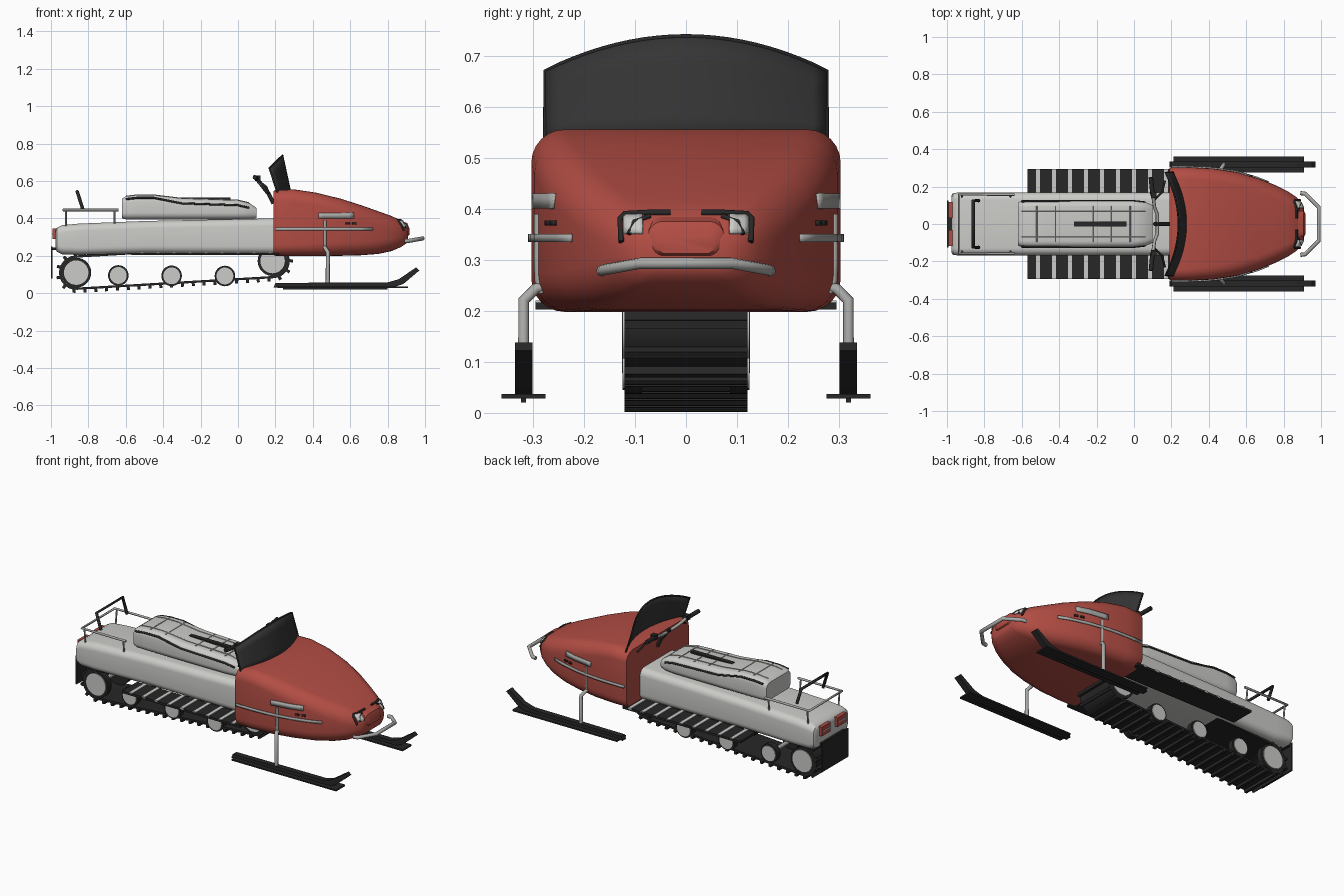
import bpy, bmesh, math
from mathutils import Vector
from mathutils.bvhtree import BVHTree

if "Cube" in bpy.data.objects:
    bpy.data.objects.remove(bpy.data.objects["Cube"])


def material(name, rgb):
    mat = bpy.data.materials.new(name)
    mat.use_nodes = True
    mat.diffuse_color = (*rgb, 1)
    mat.node_tree.nodes["Principled BSDF"].inputs["Base Color"].default_value = (*rgb, 1)
    return mat


red = material("hood red", (0.45, 0.075, 0.058))
pale = material("pale grey", (0.6, 0.6, 0.58))
silver = material("silver tube", (0.4, 0.4, 0.39))
black = material("black rubber", (0.02, 0.02, 0.02))
smoke = material("smoked screen", (0.035, 0.035, 0.035))


def finish(name, bm, mat, smooth=False):
    bmesh.ops.recalc_face_normals(bm, faces=bm.faces)
    mesh = bpy.data.meshes.new(name)
    bm.to_mesh(mesh)
    bm.free()
    mesh.materials.append(mat)
    obj = bpy.data.objects.new(name, mesh)
    bpy.context.collection.objects.link(obj)
    if smooth:
        bpy.ops.object.select_all(action='DESELECT')
        obj.select_set(True)
        bpy.context.view_layer.objects.active = obj
        bpy.ops.object.shade_smooth_by_angle(angle=math.radians(40))
    return obj


def loft(name, stations, mat):
    """Skin rounded rectangles given as (x, half width, bottom, top, radius)."""
    bm = bmesh.new()
    rings = []
    for x, w, low, high, r in stations:
        ring = []
        for corner, (sy, z) in enumerate([(1, high - r), (-1, high - r), (-1, low + r), (1, low + r)]):
            for k in range(7):
                a = (corner + k / 6) * math.pi / 2
                ring.append(bm.verts.new((x, sy * (w - r) + r * math.cos(a), z + r * math.sin(a))))
        rings.append(ring)
    for a, b in zip(rings, rings[1:]):
        for i in range(len(a)):
            j = (i + 1) % len(a)
            bm.faces.new((a[i], a[j], b[j], b[i]))
    bm.faces.new(rings[0])
    bm.faces.new(rings[-1])
    return finish(name, bm, mat, True)


def box(name, low, high, mat):
    bm = bmesh.new()
    bmesh.ops.create_cube(bm, size=1)
    for v in bm.verts:
        v.co = [(a + b) / 2 + c * (b - a) for a, b, c in zip(low, high, v.co)]
    return finish(name, bm, mat)


def extrude(name, outline, y0, y1, mat):
    """Extrude a side outline of (x, z) points across y."""
    bm = bmesh.new()
    face = bm.faces.new([bm.verts.new((x, y0, z)) for x, z in outline])
    new = bmesh.ops.extrude_face_region(bm, geom=[face])["geom"]
    bmesh.ops.translate(bm, vec=(0, y1 - y0, 0), verts=[v for v in new if isinstance(v, bmesh.types.BMVert)])
    return finish(name, bm, mat)


def tube(name, points, radius, mat):
    curve = bpy.data.curves.new(name, 'CURVE')
    curve.dimensions = '3D'
    curve.bevel_depth, curve.bevel_resolution, curve.use_fill_caps = radius, 2, True
    spline = curve.splines.new('POLY')
    spline.points.add(len(points) - 1)
    for p, co in zip(spline.points, points):
        p.co = (*co, 1)
    curve.materials.append(mat)
    obj = bpy.data.objects.new(name, curve)
    bpy.context.collection.objects.link(obj)
    return obj


def disc(name, x, y, z, radius, depth, mat):
    bm = bmesh.new()
    bmesh.ops.create_cone(bm, cap_ends=True, segments=28, radius1=radius, radius2=radius, depth=depth)
    for v in bm.verts:
        v.co = (x + v.co.x, y + v.co.z, z + v.co.y)
    return finish(name, bm, mat, True)


def sheet(name, point, cols, rows, thickness, mat):
    """Grid of points from a function of u and v in 0..1, thickened."""
    bm = bmesh.new()
    grid = [[bm.verts.new(point(i / cols, j / rows)) for j in range(rows + 1)] for i in range(cols + 1)]
    for a, b in zip(grid, grid[1:]):
        for j in range(rows):
            bm.faces.new((a[j], b[j], b[j + 1], a[j + 1]))
    obj = finish(name, bm, mat, True)
    solid = obj.modifiers.new("thickness", 'SOLIDIFY')
    solid.thickness, solid.offset = thickness, 0
    return obj


# Hood and main body
hood = loft("hood", [(.19, .298, .204, .546, .06), (.2, .302, .2, .551, .06), (.3, .303, .198, .555, .065),
                     (.42, .297, .198, .537, .07), (.55, .277, .2, .505, .075), (.66, .246, .203, .47, .075),
                     (.75, .21, .21, .438, .075), (.82, .176, .225, .413, .07), (.87, .143, .246, .39, .06),
                     (.9, .11, .266, .365, .045), (.91, .08, .285, .343, .025)], red)
loft("main_body", [(-.975, .155, .235, .335, .03), (-.968, .165, .222, .35, .035), (-.94, .168, .208, .364, .04),
                   (-.85, .168, .205, .372, .04), (-.5, .168, .213, .386, .04), (.2, .168, .21, .4, .04)], pale)
tree = BVHTree.FromObject(hood, bpy.context.evaluated_depsgraph_get())


def on_side(x, z, s, gap=.003):
    hit = tree.ray_cast(Vector((x, s, z)), Vector((0, -s, 0)))[0]
    return hit + Vector((0, s * gap, 0))


def on_nose(y, z, gap=.004):
    hit = tree.ray_cast(Vector((2, y, z)), Vector((-1, 0, 0)))[0]
    return hit + Vector((gap, 0, 0))


def side_plate(name, x0, x1, z0, z1, s, mat):
    sheet(name, lambda u, v: on_side(x0 + u * (x1 - x0), z0 + v * (z1 - z0), s), 8, 1, .008, mat)


# Nose: lamps, dark surround, red brow and bumper
for s, side in ((1, "left"), (-1, "right")):
    sheet(side + "_headlight", lambda u, v: on_nose(s * (.085 + u * .037), .352 + v * .036), 4, 3, .006, pale)
    frame = [on_nose(s * y, z) for y, z in ((.03, .392), (.075, .392), (.12, .39), (.129, .38), (.127, .335))]
    tube(side + "_lamp_surround", frame, .006, black)
    tube(side + "_lamp_inner_edge", [on_nose(s * y, z) for y, z in ((.07, .386), (.1, .375), (.112, .35))], .005, black)
loft("nose_brow", [(.87, .085, .3, .386, .035), (.905, .075, .305, .375, .03), (.917, .055, .312, .345, .015)], red)
tube("front_bumper", [(.89, -.165, .278), (.915, -.162, .28), (.988, -.09, .293),
                      (.988, .09, .293), (.915, .162, .28), (.89, .165, .278)], .011, silver)


# Curved windscreen with a dark rim
def screen(u, v):
    t = 2 * u - 1
    return (.283 - .07 * t * t - .045 * v, .275 * t, .53 + v * (.207 - .068 * t * t))


sheet("windscreen", screen, 20, 4, .008, smoke)
tube("windscreen_rim", [screen(0, 0)] + [screen(i / 20, 1) for i in range(21)] + [screen(1, 0)], .005, black)

# Steering column, handlebar and grips
tube("steering_column", [(.19, 0, .48), (.165, 0, .53), (.11, 0, .6)], .011, black)
tube("handlebar", [(.1, -.16, .615), (.11, -.09, .595), (.125, -.05, .58), (.125, .05, .58),
                   (.11, .09, .595), (.1, .16, .615)], .009, silver)
for s, side in ((1, "left"), (-1, "right")):
    tube(side + "_grip", [(.1, s * .15, .613), (.09, s * .25, .62)], .012, black)
    tube(side + "_lever", [(.11, s * .13, .6), (.15, s * .17, .57), (.165, s * .23, .535)], .006, black)
    box(side + "_control_box", (.09, s * .155 - .015, .6), (.12, s * .155 + .015, .63), black)

# Seat with piping, seams and strap
seat = [(-.62, .115, .40, .505, .03), (-.6, .124, .395, .518, .035), (-.54, .126, .395, .525, .035),
        (-.45, .126, .395, .525, .035), (-.3, .126, .395, .507, .035), (0, .125, .395, .497, .035),
        (.06, .118, .395, .483, .035), (.1, .1, .4, .455, .025)]
loft("seat", seat, pale)
for s in (1, -1):
    tube("seat_piping", [(x, s * (w - .003), z - .015 - .012 * (x > -.4)) for x, w, low, z, r in seat[1:-1]], .006, black)
    tube("seat_long_seam", [(x, s * .07, z) for x, w, low, z, r in seat[1:-1]], .003, silver)
for x, z in ((-.52, .525), (-.42, .521), (-.22, .504), (-.12, .501), (-.02, .498)):
    tube("seat_cross_seam", [(x, -.095, z), (x, .095, z)], .003, silver)
box("seat_strap", (-.32, -.014, .5), (-.04, .014, .511), black)

# Rear rack, grab bar, tail lights and snow flap
tube("rear_rack", [(-.64, -.157, .445), (-.935, -.157, .445), (-.935, .157, .445), (-.64, .157, .445)], .007, silver)
for x in (-.92, -.66):
    for s in (1, -1):
        tube("rack_post", [(x, s * .145, .36), (x, s * .155, .445)], .005, silver)
tube("grab_bar", [(-.83, -.125, .45), (-.86, -.125, .545), (-.86, .125, .545), (-.83, .125, .45)], .009, black)
for s in (1, -1):
    box("tail_light", (-.992, s * .075 - .042, .29), (-.97, s * .075 + .042, .345), red)
    box("tail_light_bar", (-.994, s * .075 - .035, .314), (-.99, s * .075 + .035, .32), pale)
box("snow_flap", (-1, -.125, .078), (-.992, .125, .25), black)
box("flap_bracket", (-.995, -.11, .23), (-.95, .11, .245), black)

# Running boards with pale slats
for s in (1, -1):
    y0, y1 = sorted((s * .15, s * .295))
    box("running_board", (-.57, y0, .203), (.22, y1, .216), black)
    for k in range(9):
        x = -.513 + k * .0855
        box("board_slat", (x - .011, y0, .21), (x + .011, y1, .22), pale)

# Track belt as a hollow loop round the two end wheels
rear, front = Vector((-.865, .11)), Vector((.185, .172))
slope = math.atan2(front.y - rear.y, front.x - rear.x)


def belt_path(radius):
    path = []
    for centre, start in ((rear, math.pi / 2), (front, -math.pi / 2)):
        for k in range(13):
            a = slope + start + math.pi * k / 12
            path.append(centre + radius * Vector((math.cos(a), math.sin(a))))
    return path


bm = bmesh.new()
outer, inner = belt_path(.092), belt_path(.08)
rings = [[bm.verts.new((p.x, y, p.y)) for p in path]
         for path, y in ((outer, -.12), (outer, .12), (inner, .12), (inner, -.12))]
for a, b in zip(rings, rings[1:] + rings[:1]):
    for i in range(len(a)):
        j = (i + 1) % len(a)
        bm.faces.new((a[i], a[j], b[j], b[i]))
finish("track_belt", bm, black, True)

# Track lugs spaced evenly along the loop
bm = bmesh.new()
loop, carry, pitch = belt_path(.098), 0, .058
for p, q in zip(loop, loop[1:] + loop[:1]):
    step = q - p
    along, normal = step.normalized(), Vector((step.y, -step.x)).normalized()
    while carry < step.length:
        c = p + along * carry
        cube = bmesh.ops.create_cube(bm, size=1)["verts"]
        for v in cube:
            flat = c + along * v.co.x * .016 + normal * v.co.z * .022
            v.co = (flat.x, v.co.y * .24, flat.y)
        carry += pitch
    carry -= step.length
finish("track_lugs", bm, black)

# Wheels and axles
for x, z, r in ((rear.x, rear.y, .08), (front.x, front.y, .08), (-.64, .095, .055), (-.355, .093, .055), (-.07, .092, .055)):
    tube("axle", [(x, -.1, z), (x, .1, z)], .012, silver)
    for s in (1, -1):
        disc("wheel_tyre", x, s * .103, z, r, .034, black)
        disc("wheel_hub", x, s * .106, z, r * .82, .036, pale)

# Ski assemblies and hood side trim, mirrored
runner = [(.19, .03), (.2, .055), (.8, .058), (.86, .075), (.952, .138), (.97, .122), (.885, .05), (.82, .028)]
for s, side in ((1, "left"), (-1, "right")):
    y = s * .318
    extrude(side + "_ski_runner", runner, y - .017, y + .017, black)
    box(side + "_ski_plate", (.21, y - .043, .028), (.91, y + .043, .037), black)
    box(side + "_ski_keel", (.24, y - .005, .02), (.8, y + .005, .03), black)
    tube(side + "_ski_leg", [(.48, y, .05), (.48, y, .22), (.465, s * .295, .243), (.465, s * .27, .25)], .011, silver)
    tube(side + "_side_rod", [on_side(.465, z, s, 0) for z in (.235, .26, .3, .35, .39)], .008, silver)
    side_plate(side + "_side_stripe", .2, .72, .335, .35, s, silver)
    side_plate(side + "_side_panel", .43, .62, .4, .43, s, silver)
    for x in (.575, .61):
        side_plate(side + "_side_vent", x, x + .022, .367, .377, s, black)
